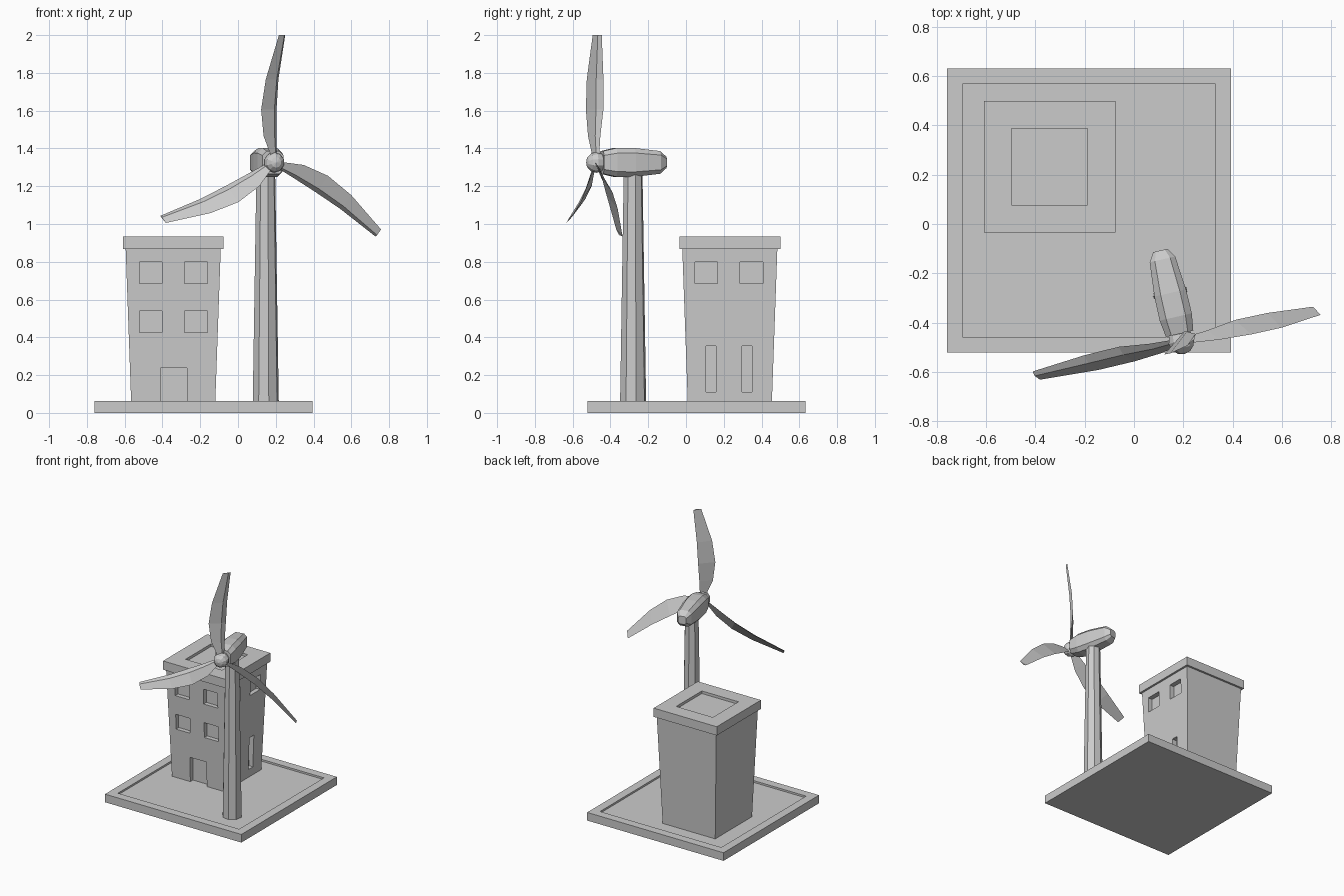
import bpy, bmesh, math
from mathutils import Matrix, Vector

if "Cube" in bpy.data.objects:
    bpy.data.objects.remove(bpy.data.objects["Cube"], do_unlink=True)

GREY = (0.6, 0.6, 0.6, 1)
grey = bpy.data.materials.new("light_grey")
grey.use_nodes = True
grey.diffuse_color = GREY
grey.node_tree.nodes["Principled BSDF"].inputs["Base Color"].default_value = GREY


def finish(name, bm, matrix=Matrix()):
    """Turn a bmesh into a flat-shaded object placed by the matrix."""
    bm.transform(matrix)
    bmesh.ops.recalc_face_normals(bm, faces=bm.faces)
    mesh = bpy.data.meshes.new(name)
    bm.to_mesh(mesh)
    bm.free()
    mesh.materials.append(grey)
    obj = bpy.data.objects.new(name, mesh)
    bpy.context.collection.objects.link(obj)
    return obj


def loft(bm, rings):
    """Skin a list of closed point rings and cap both ends."""
    loops = [[bm.verts.new(p) for p in ring] for ring in rings]
    n = len(loops[0])
    for a, b in zip(loops, loops[1:]):
        for i in range(n):
            j = (i + 1) % n
            bm.faces.new((a[i], a[j], b[j], b[i]))
    bm.faces.new(loops[0])
    bm.faces.new(loops[-1])


def square(cx, cy, half, z):
    return [(cx + sx * half, cy + sy * half, z)
            for sx, sy in ((-1, -1), (1, -1), (1, 1), (-1, 1))]


def tray(name, cx, cy, half, z0, z1, rim, depth):
    """Square slab with a shallow recess in its top."""
    bm = bmesh.new()
    loft(bm, [square(cx, cy, half, z0), square(cx, cy, half, z1),
              square(cx, cy, half - rim, z1), square(cx, cy, half - rim, z1 - depth)])
    return finish(name, bm)


# Ground plate and roof slab
BX, BY = -0.343, 0.232
tray("ground_plate", -0.183, 0.055, 0.577, 0, 0.062, 0.064, 0.014)
tray("roof_slab", BX, BY, 0.267, 0.868, 0.935, 0.112, 0.02)

# Tapered building body
Z0, Z1, H0, H1 = 0.04, 0.88, 0.222, 0.252
bm = bmesh.new()
loft(bm, [square(BX, BY, H0, Z0), square(BX, BY, H1, Z1)])
building = finish("building", bm)


# Recessed openings on the front and on the left wall
def opening(bm, side, u, width, z0, z1, depth=0.035):
    inner = H0 + (H1 - H0) * ((z0 + z1) / 2 - Z0) / (Z1 - Z0) - depth
    size = Matrix.Diagonal((width, 0.2, z1 - z0, 1))
    place = Matrix.Translation((u, -inner - 0.1, (z0 + z1) / 2))
    turn = Matrix.Rotation(math.pi / 2 if side else 0, 4, "Z")
    bmesh.ops.create_cube(bm, size=1, matrix=Matrix.Translation((BX, BY, 0)) @ turn @ place @ size)


bm = bmesh.new()
for u in (-0.119, 0.121):
    opening(bm, False, u, 0.12, 0.425, 0.54)
    for side in (False, True):
        opening(bm, side, u - 0.006 * side, 0.12, 0.685, 0.8)
for u in (-0.1, 0.09):
    opening(bm, True, u, 0.053, 0.11, 0.355)
opening(bm, False, 0.003, 0.14, 0.03, 0.237)
cutter = finish("opening_cutter", bm)
cutter.hide_render = True
cut = building.modifiers.new("openings", "BOOLEAN")
cut.object = cutter
cut.solver = "EXACT"
bpy.context.view_layer.objects.active = building
bpy.ops.object.modifier_apply(modifier="openings")
bpy.data.objects.remove(cutter, do_unlink=True)

# Turbine frame: tower axis at the origin, rotor facing local -y
TURBINE = Matrix.Translation((0.147, -0.28, 0)) @ Matrix.Rotation(math.radians(13), 4, "Z")
HUB_Z = 1.326

# Eight-sided tapering tower
bm = bmesh.new()
bmesh.ops.create_cone(bm, cap_ends=True, segments=8, radius1=0.071, radius2=0.051, depth=1.23,
                      matrix=Matrix.Translation((0, 0, 0.655)))
finish("tower", bm, TURBINE)


# Nacelle with chamfered corners
def chamfered(y, w, h):
    c = 0.4 * min(w, h)
    quarter = [(w, h - c), (w - c, h)]
    pts = quarter + [(-x, z) for x, z in reversed(quarter)]
    pts += [(-x, -z) for x, z in pts]
    return [(x, y, HUB_Z + z) for x, z in pts]


bm = bmesh.new()
loft(bm, [chamfered(*s) for s in ((-0.17, 0.057, 0.06), (-0.1, 0.067, 0.076), (0, 0.066, 0.076),
                                  (0.14, 0.053, 0.06), (0.177, 0.03, 0.03))])
finish("nacelle", bm, TURBINE)

# Faceted hub
HUB = TURBINE @ Matrix.Translation((0, -0.2, HUB_Z))
bm = bmesh.new()
bmesh.ops.create_uvsphere(bm, u_segments=10, v_segments=6, radius=0.055,
                          matrix=Matrix.Rotation(math.pi / 2, 4, "X"))
finish("hub", bm, HUB)

# Swept, pitched blades: radius, leading edge (x, y), trailing edge (x, y)
SECTIONS = ((0.03, -0.02, -0.016, 0.015, 0.012),
            (0.14, -0.065, -0.03, 0.017, 0.018),
            (0.28, -0.08, -0.038, 0.02, 0.034),
            (0.44, -0.055, -0.039, 0.03, 0.032),
            (0.675, 0.02, -0.024, 0.063, 0.015))
for k in range(3):
    bm = bmesh.new()
    rings = []
    for r, lx, ly, tx, ty in SECTIONS:
        lead, trail = Vector((lx, ly, r)), Vector((tx, ty, r))
        ridge = Vector((lx + 0.8 * (tx - lx), ly + 0.5 * (ty - ly), r))
        rings.append([lead, ridge, trail])
    loft(bm, rings)
    finish(f"blade_{k + 1}", bm, HUB @ Matrix.Rotation(k * math.tau / 3, 4, "Y"))
